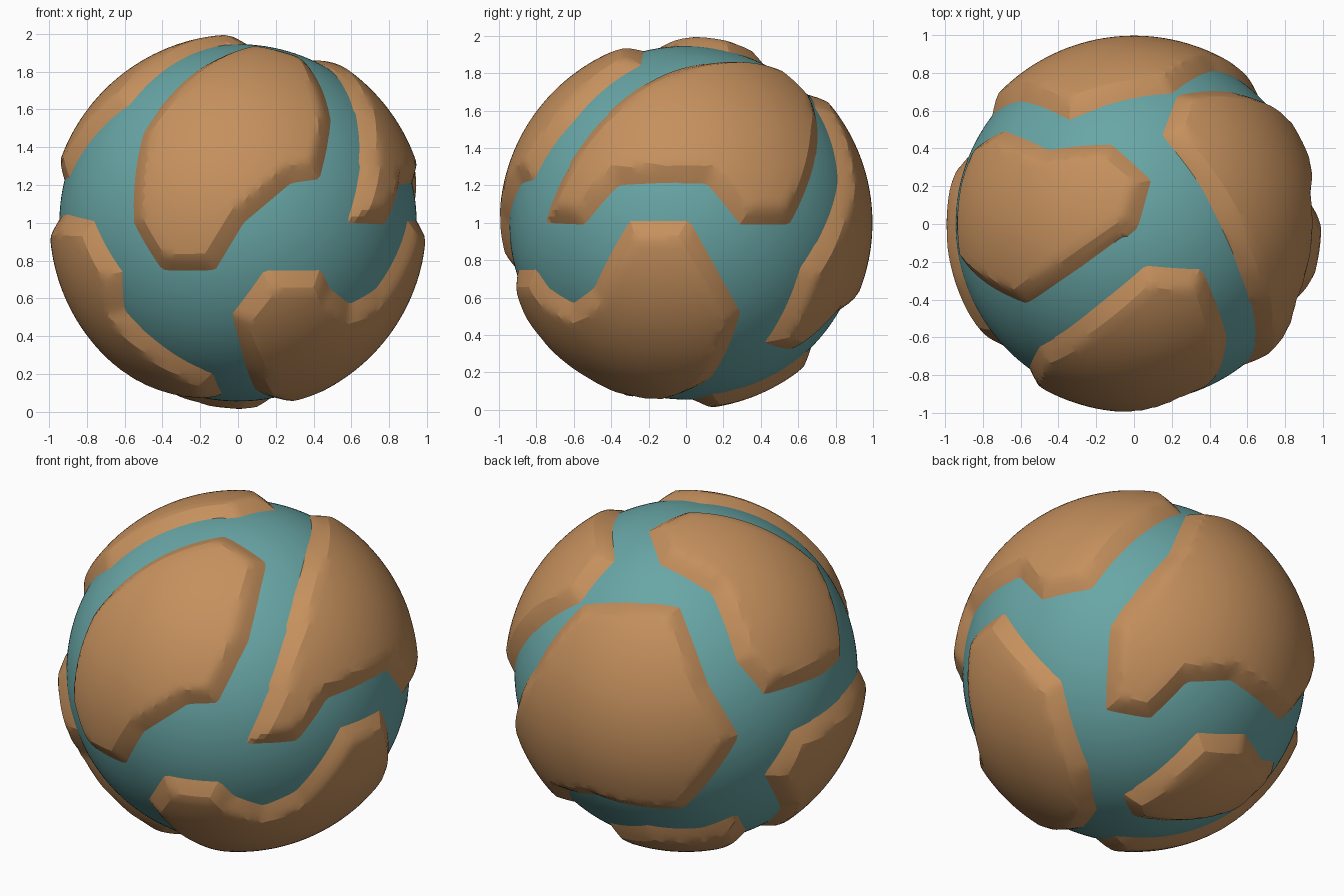
import bpy, bmesh, math
from mathutils import Vector

OCEAN_RADIUS = 0.945
LAND_RADIUS = 0.997
SHORE_SLOPE = 0.55
SKIRT = 0.045
CENTRE = Vector((0, 0, 1))

cube = bpy.data.objects.get("Cube")
if cube:
    bpy.data.objects.remove(cube, do_unlink=True)


def make_material(name, colour):
    material = bpy.data.materials.new(name)
    material.use_nodes = True
    material.diffuse_color = (*colour, 1)
    shader = material.node_tree.nodes["Principled BSDF"]
    shader.inputs["Base Color"].default_value = (*colour, 1)
    shader.inputs["Roughness"].default_value = 0.8
    return material


def sketch(yaw, pitch, points):
    """Project flat points onto the ball, seen from a yaw around z and a pitch."""
    yaw, pitch = math.radians(yaw), math.radians(pitch)
    level = Vector((math.sin(yaw), -math.cos(yaw), 0))
    pole = Vector((0, 0, 1))
    toward = level * math.cos(pitch) + pole * math.sin(pitch)
    up = pole * math.cos(pitch) - level * math.sin(pitch)
    right = pole.cross(level)
    result = []
    for u, v in points:
        depth = math.sqrt(max(0, OCEAN_RADIUS ** 2 - u * u - v * v))
        result.append((right * u + up * v + toward * depth).normalized())
    return result


def front(*points):
    return sketch(0, 0, points)


def side(*points):
    return sketch(90, 0, points)


def top(*points):
    return sketch(0, 90, points)


def bottom(*points):
    return sketch(0, -90, points)


def back_high(*points):
    return sketch(215, 25, points)


def back_low(*points):
    return sketch(140, -30, points)


def coast_distance(n, outline):
    """Distance to the coast, positive on land; angles around n tell the inside."""
    nearest, turning = math.inf, 0
    for i, b in enumerate(outline):
        a = outline[i - 1]
        edge = b - a
        t = min(1, max(0, (n - a).dot(edge) / edge.length_squared))
        nearest = min(nearest, (n - (a + edge * t).normalized()).length)
        pa, pb = a - n * a.dot(n), b - n * b.dot(n)
        turning += math.atan2(n.dot(pa.cross(pb)), pa.dot(pb))
    return nearest if abs(turning) > math.pi else -nearest


def finish(bm, name, material, angle):
    mesh = bpy.data.meshes.new(name)
    bm.to_mesh(mesh)
    bm.free()
    mesh.materials.append(material)
    obj = bpy.data.objects.new(name, mesh)
    obj.location = CENTRE
    bpy.context.collection.objects.link(obj)
    bpy.ops.object.select_all(action="DESELECT")
    obj.select_set(True)
    bpy.context.view_layer.objects.active = obj
    bpy.ops.object.shade_smooth_by_angle(angle=math.radians(angle))


def make_land(name, outline):
    """Raise the part of a ball inside the outline, with a sloping shore."""
    middle = sum(outline, Vector()).normalized()
    bm = bmesh.new()
    bmesh.ops.create_icosphere(bm, subdivisions=6, radius=1)
    unused = []
    for vert in bm.verts:
        n = vert.co.normalized()
        d = coast_distance(n, outline) if n.dot(middle) > 0 else -1
        if d < -SKIRT:
            unused.append(vert)
        else:
            vert.co = n * min(LAND_RADIUS, OCEAN_RADIUS + d * SHORE_SLOPE)
    bmesh.ops.delete(bm, geom=unused, context="VERTS")
    finish(bm, name, earth, 18)


sea = make_material("sea teal", (0.14, 0.38, 0.38))
earth = make_material("land brown", (0.56, 0.28, 0.11))

# Sea ball
ball = bmesh.new()
bmesh.ops.create_icosphere(ball, subdivisions=6, radius=OCEAN_RADIUS)
finish(ball, "ocean", sea, 60)

# Land on the front
make_land("front_land",
          front((-.12, -.25), (-.4, -.25), (-.55, 0), (-.5, .47))
          + top((-.18, -.42), (.06, -.22), (.36, -.24), (.49, -.6))
          + front((.43, .23), (.28, .21), (.03, 0)))

# Land over the top and right
make_land("upper_land",
          top((-.57, -.42), (.02, -.02), (.09, .23), (-.12, .42), (-.45, .39))
          + back_high((.28, .05), (.43, -.13), (.75, -.02))
          + front((-.89, .24), (-.68, .54)))

# Land on the upper left, with a bay below
make_land("left_upper_land",
          side((-.75, 0), (-.54, -.01), (-.36, .2), (.11, .21), (.29, -.01),
               (.55, -.01), (.7, .4))
          + top((.23, .68), (.15, .47), (.56, -.26))
          + side((-.68, .19)))

# Land on the lower left, reaching around to the front
make_land("left_lower_land",
          side((-.3, .01), (.02, .01), (.29, -.48), (.13, -.83), (-.08, -.92))
          + front((.09, -.88), (-.03, -.48), (.14, -.25), (.44, -.25))
          + side((-.73, -.35), (-.6, -.43), (-.49, -.35)))

# Land across the back
make_land("back_land",
          top((-.34, .55), (.2, .69), (.42, .81))
          + side((.81, .21), (.61, -.24), (.42, -.64))
          + back_low((.09, -.26), (.29, -.06), (.53, -.05), (.8, -.27))
          + back_high((.29, -.36))
          + top((-.6, .65)))

# Land on the lower right
make_land("right_lower_land",
          front((-.76, .01), (-.61, -.26), (-.6, -.46), (-.13, -.8), (-.08, -.91))
          + bottom((-.5, 0))
          + back_high((.52, -.75), (.43, -.57), (.58, -.33), (.9, -.08)))

# Land under the back
make_land("bottom_land",
          bottom((.19, -.13), (.03, -.03), (-.54, -.19), (-.65, -.44),
                 (-.47, -.53), (-.22, -.68), (.08, -.63)))
